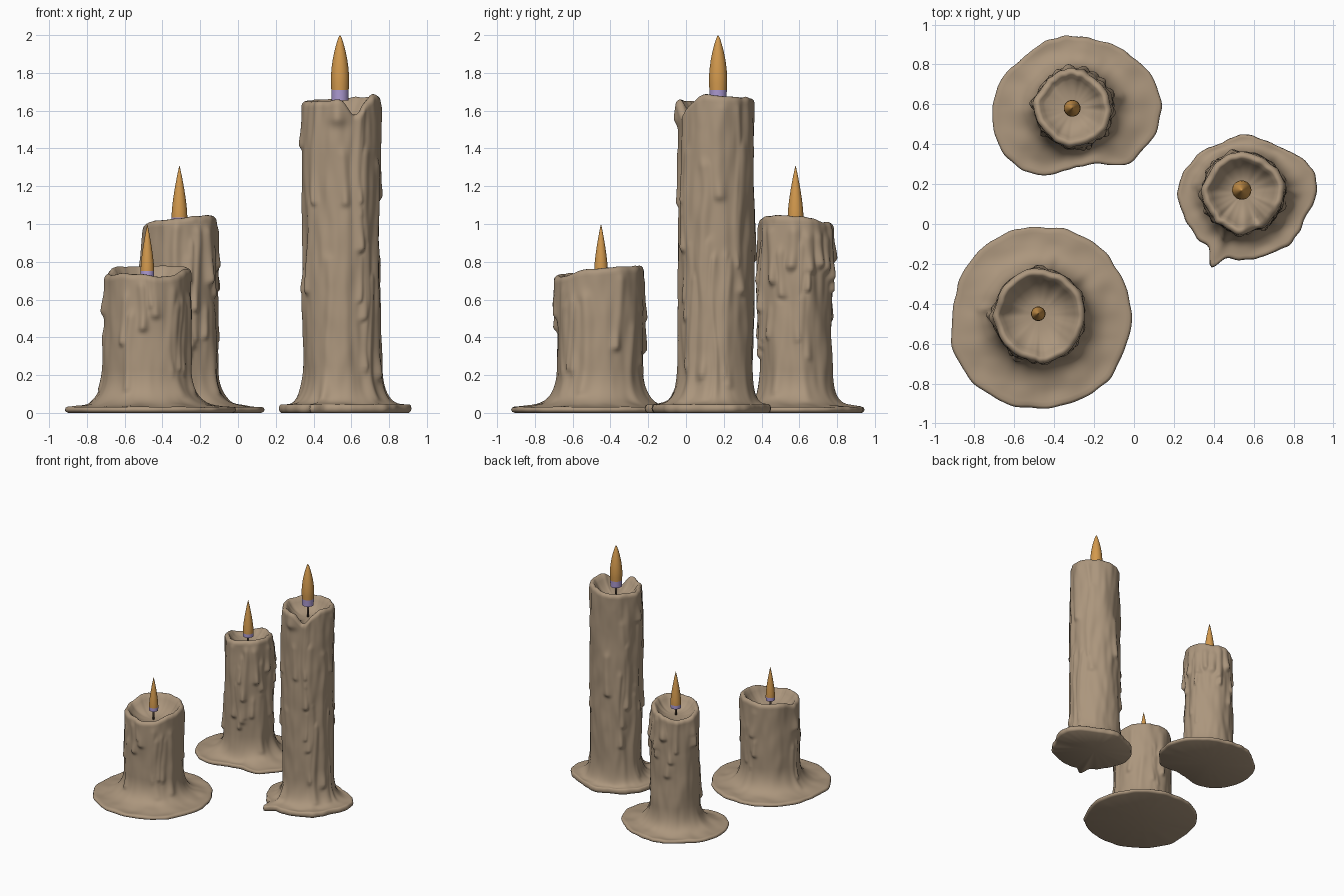
import bpy, bmesh, math, random
from mathutils import Vector, noise

if "Cube" in bpy.data.objects:
    bpy.data.objects.remove(bpy.data.objects["Cube"])

def mat(name, col):
    m = bpy.data.materials.new(name)
    m.diffuse_color = (*col, 1)
    m.use_nodes = True
    m.node_tree.nodes["Principled BSDF"].inputs["Base Color"].default_value = m.diffuse_color
    return m

WAX = mat("tan wax", (0.41, 0.305, 0.205))
FLAME = mat("amber flame", (0.65, 0.32, 0.075))
GLOW = mat("violet flame base", (0.42, 0.33, 0.65))
WICK = mat("dark wick", (0.07, 0.045, 0.03))
N = 160

def adiff(a, b):
    return (a - b + math.pi) % (2 * math.pi) - math.pi

def cyclic(vals, a):
    # smooth periodic interpolation of evenly spaced values
    n = len(vals)
    f = (a / (2 * math.pi) * n) % n
    i = int(f)
    t = f - i
    p0, p1, p2, p3 = (vals[(i + k) % n] for k in (-1, 0, 1, 2))
    return 0.5 * (2*p1 + (p2-p0)*t + (2*p0-5*p1+4*p2-p3)*t*t + (3*p1-p0-3*p2+p3)*t**3)

def loft(name, rings, mats, mat_rule=None):
    # rings of equal size; single-point rings close the ends
    bm = bmesh.new()
    vr = [[bm.verts.new(p) for p in r] for r in rings]
    for k in range(len(vr) - 1):
        a, b = vr[k], vr[k + 1]
        n = max(len(a), len(b))
        for i in range(n):
            j = (i + 1) % n
            if len(a) == 1:
                f = bm.faces.new((a[0], b[j], b[i]))
            elif len(b) == 1:
                f = bm.faces.new((a[i], a[j], b[0]))
            else:
                f = bm.faces.new((a[i], a[j], b[j], b[i]))
            f.smooth = True
            if mat_rule:
                f.material_index = mat_rule(k)
    me = bpy.data.meshes.new(name)
    bm.to_mesh(me)
    bm.free()
    for m in mats:
        me.materials.append(m)
    ob = bpy.data.objects.new(name, me)
    bpy.context.collection.objects.link(ob)
    return ob

def candle(name, cx, cy, rb, rim, puddle, bowl, zf, thick, drips, n_rand, seed, spout=None):
    rnd = random.Random(seed)
    top = sum(rim) / len(rim)
    runs = [(math.radians(d[0]),) + d[1:] for d in drips]
    for i in range(n_rand):
        zt = rnd.uniform(0.45, 1.0) * top
        zb = max(0.06, zt - rnd.uniform(0.12, 0.55) * max(top, 0.8))
        runs.append((rnd.uniform(0, 2 * math.pi), zt, zb, rnd.uniform(.016, .028), rnd.uniform(.012, .024)))
    off = Vector((seed * 7.3, seed * 3.1, 0))

    def bump(a, z):
        # wax runs with a thicker rounded end, over a soft uneven surface
        best = 0
        for th, zt, zb, w, amp in runs:
            d = adiff(a, th + 0.06 * math.sin(z * 8 + th * 5)) * rb / w
            if abs(d) > 2.5:
                continue
            if z < zb:
                e = math.exp(-((zb - z) / (w * .8)) ** 2)
            elif z > zt:
                e = 0.5 * math.exp(-((z - zt) / .04) ** 2)
            else:
                t = (z - zb) / max(zt - zb, .01)
                e = 0.5 + 0.5 * math.exp(-(t * (zt - zb) / .07) ** 2)
            best = max(best, amp * e * math.exp(-d * d))
        q = Vector((math.cos(a) * 1.6, math.sin(a) * 1.6, z * 2.2)) + off
        return best + 0.012 * noise.noise(q) + 0.006 * noise.noise(q * 2.7) - .004

    cols = []
    for i in range(N):
        a = 2 * math.pi * i / N
        ca, sa = math.cos(a), math.sin(a)
        P = cyclic(puddle, a) + 0.012 * noise.noise(Vector((ca * 5, sa * 5, seed)))
        if spout:
            P += spout[1] * math.exp(-(adiff(a, math.radians(spout[0])) / .09) ** 2)
        zr = cyclic(rim, a) + 0.006 * noise.noise(Vector((ca * 3, sa * 3, seed)))
        pts = [(P * .96, 0), (P * .99, thick * .2), (P, thick * .5), (P * .99, thick * .85)]
        base = rb + bump(a, zf)
        # puddle and flared foot
        for k in range(20):
            u = k / 20
            r = base + (P * .97 - base) * (1 - u) ** 1.8
            z = thick + (zf - thick) * u ** 2.5
            q = Vector((r * ca * 9, r * sa * 9, seed))
            z += (1 - u) * .014 * noise.noise(q) * min(1, .3 + u * 4)
            pts.append((r + u * (bump(a, z) - bump(a, zf)), z))
        # upright body
        rows = max(20, int((top - zf) / .0125))
        for k in range(rows + 1):
            z = zf + (zr - .025 - zf) * k / rows
            pts.append((rb + bump(a, z), z))
        # rounded lip and melted bowl
        e = rb + bump(a, zr - .025)
        for dr, dz in ((.004, .012), (.013, .003), (.024, 0), (.034, .006)):
            pts.append((e - dr, zr - dz))
        for s in (.95, .88, .8, .7, .55, .4, .2):
            pts.append(((e - .042) * s, bowl + (zr - .02 - bowl) * s ** 3.2))
        cols.append([(cx + r * ca, cy + r * sa, z) for r, z in pts])
    rings = [[(cx, cy, 0)]] + [list(r) for r in zip(*cols)] + [[(cx, cy, bowl)]]
    return loft(name + "_wax", rings, [WAX])

def flame(name, x, y, z0, z1, z2, r, bowl, prof):
    # violet collar, then tapering flame
    def ring(rr, z):
        return [(x + rr * math.cos(t * math.pi / 16), y + rr * math.sin(t * math.pi / 16), z) for t in range(32)]
    rings = [[(x, y, z0)], ring(r * .97, z0), ring(r, z1)]
    rings += [ring(r * k, z1 + (z2 - z1) * t) for t, k in prof] + [[(x, y, z2)]]
    ob = loft(name + "_flame", rings, [GLOW, FLAME], lambda k: 0 if k < 2 else 1)
    for p in ob.data.polygons:
        p.use_smooth = len(p.vertices) == 4 or p.index > 32
    w = .008
    loft(name + "_wick", [[(x, y, bowl - .02)]] + [[(x + w * math.cos(t * math.pi / 5), y + w * math.sin(t * math.pi / 5), z)
         for t in range(10)] for z in (bowl - .02, z0 + .01)] + [[(x, y, z0 + .01)]], [WICK])

# tall candle
candle("tall_candle", .547, .16, .203,
       [1.68, 1.675, 1.67, 1.67, 1.665, 1.66, 1.66, 1.655, 1.65, 1.65, 1.65, 1.65, 1.655, 1.58, 1.64, 1.685],
       [.37, .36, .30, .28, .29, .27, .29, .31, .33, .32, .32, .33, .34, .34, .35, .34],
       1.55, .24, .045,
       [(180, 1.62, 1.42, .035, .025), (-92, 1.64, 1.56, .045, .025), (-62, 1.55, .87, .024, .026),
        (5, 1.6, 1.15, .03, .02), (-20, 1.3, .2, .03, .025), (150, 1.2, .7, .03, .022),
        (-110, .8, .1, .03, .02), (-40, .7, .08, .025, .025), (40, 1.4, .65, .03, .02), (178, .85, .1, .03, .018)],
       18, 3, (247, .08))
flame("tall_candle", .54, .17, 1.655, 1.71, 2.0, .046, 1.55,
      [(.12, 1.05), (.25, 1.05), (.4, .97), (.55, .84), (.7, .65), (.84, .42), (.93, .24), (.98, .1)])

# middle candle
candle("middle_candle", -.305, .58, .195,
       [1.04, 1.035, 1.02, 1.01, 1.005, .985, .97, .98, 1.0, 1.01, 1.02, 1.025, 1.03, 1.04, 1.045, 1.045],
       [.445, .42, .39, .37, .36, .365, .355, .385, .405, .41, .41, .36, .30, .305, .385, .42],
       .94, .22, .032,
       [(-5, .95, .78, .03, .028), (95, .97, .82, .035, .032), (75, .95, .72, .03, .028), (10, .6, .08, .03, .022),
        (110, .95, .62, .025, .022), (45, .92, .79, .03, .03), (60, .9, .77, .035, .025), (20, .92, .76, .03, .027),
        (-40, .95, .7, .025, .03), (-65, .95, .55, .022, .026), (-95, .97, .4, .025, .025), (170, .96, .75, .03, .03)],
       16, 5)
flame("middle_candle", -.31, .58, 1.005, 1.035, 1.31, .042, .94,
      [(.15, .95), (.35, .8), (.55, .6), (.75, .36), (.9, .16), (.97, .06)])

# short candle
candle("short_candle", -.475, -.455, .233,
       [.765, .77, .775, .78, .78, .775, .775, .765, .735, .73, .74, .735, .73, .72, .735, .76],
       [.465, .45, .455, .45, .44, .44, .44, .43, .435, .465, .47, .475, .47, .47, .475, .465],
       .64, .22, .032,
       [(180, .7, .54, .035, .022), (-80, .7, .52, .025, .02), (-100, .66, .45, .022, .024), (-115, .5, .13, .022, .022),
        (-50, .55, .1, .03, .02), (-20, .6, .12, .03, .022), (25, .7, .35, .025, .022), (90, .68, .5, .03, .02)],
       13, 8)
flame("short_candle", -.48, -.45, .72, .75, 1.0, .036, .64,
      [(.15, .95), (.35, .8), (.55, .6), (.75, .36), (.9, .16), (.97, .06)])
